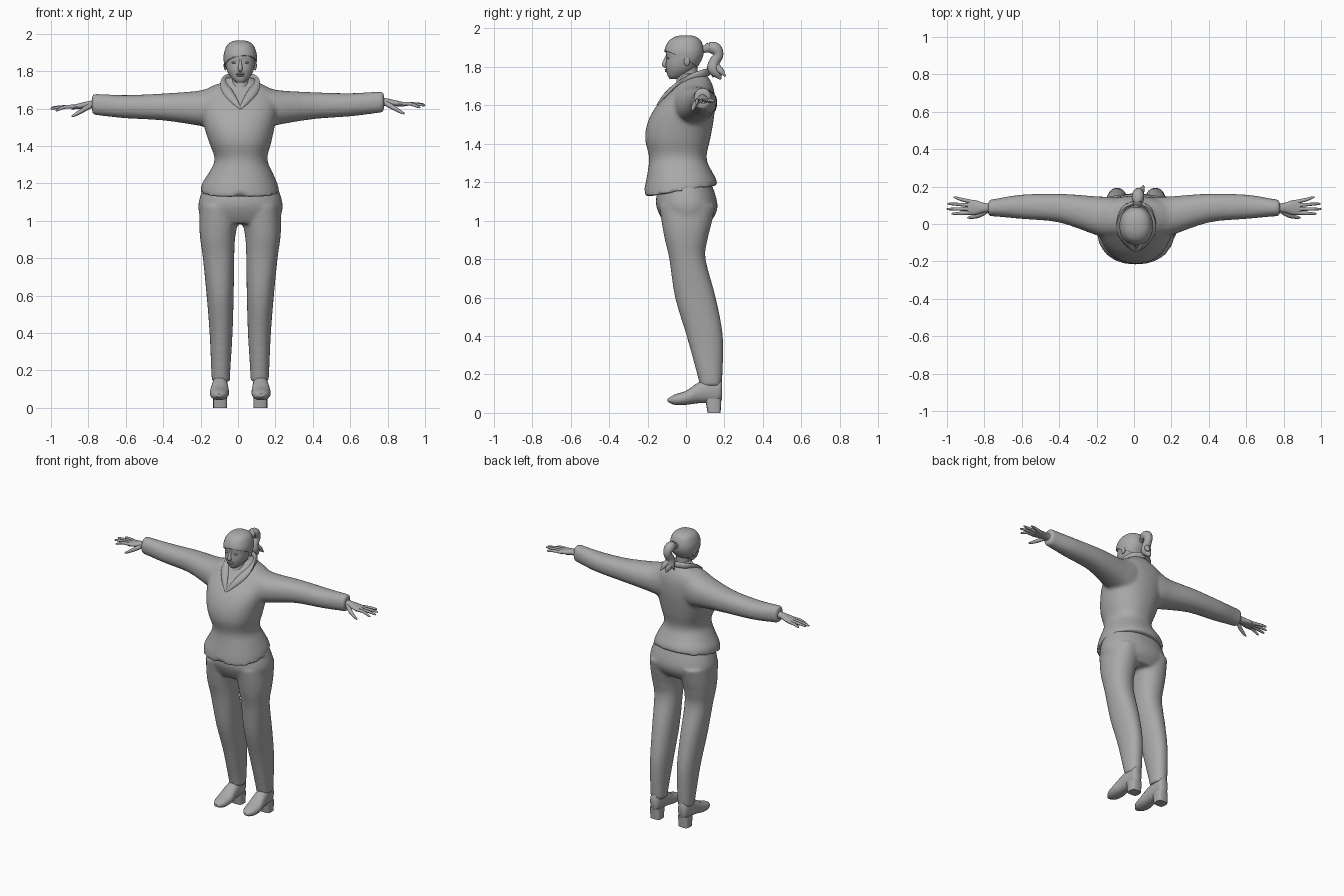
import bpy, bmesh, math
from mathutils import Vector

if "Cube" in bpy.data.objects:
    bpy.data.objects.remove(bpy.data.objects["Cube"])

CX = 0.012  # body centre line
grey = bpy.data.materials.new("plain_grey")
grey.diffuse_color = (0.4, 0.4, 0.4, 1)
grey.use_nodes = True
grey.node_tree.nodes["Principled BSDF"].inputs["Base Color"].default_value = grey.diffuse_color


def cr(a, b, c, d, t):
    """Catmull-Rom blend of four tuples"""
    return [0.5 * (2 * q + (r - p) * t + (2 * p - 5 * q + 4 * r - s) * t * t
                   + (3 * q - p - 3 * r + s) * t ** 3) for p, q, r, s in zip(a, b, c, d)]


def resample(rows, k):
    out = []
    for i in range(len(rows) - 1):
        a, d = rows[max(i - 1, 0)], rows[min(i + 2, len(rows) - 1)]
        out += [cr(a, rows[i], rows[i + 1], d, j / k) for j in range(k)]
    return out + [list(rows[-1])]


def skin(bm, rings):
    """Bridge rings of points into a closed tube"""
    vs = [[bm.verts.new(p) for p in r] for r in rings]
    n = len(vs[0])
    for a, b in zip(vs, vs[1:]):
        for i in range(n):
            bm.faces.new((a[i], a[(i + 1) % n], b[(i + 1) % n], b[i]))
    bm.faces.new(vs[0][::-1])
    bm.faces.new(vs[-1])


def loft(bm, axis, rows, n=28, k=4, e=2.2, fix=None):
    """Rows are (position along axis, a0, a1, b0, b1)"""
    rings = []
    for t, a0, a1, b0, b1 in resample(rows, k):
        ring = []
        for i in range(n):
            c, s = math.cos(math.tau * i / n), math.sin(math.tau * i / n)
            a = (a0 + a1) / 2 + (a1 - a0) / 2 * math.copysign(abs(c) ** (2 / e), c)
            b = (b0 + b1) / 2 + (b1 - b0) / 2 * math.copysign(abs(s) ** (2 / e), s)
            p = {"X": (t, a, b), "Y": (a, t, b), "Z": (a, b, t)}[axis]
            ring.append(fix(*p) if fix else p)
        rings.append(ring)
    skin(bm, rings)


def tube(bm, pts, n=10, k=4, flat=1.0, fix=None):
    """Points are (x, y, z, radius)"""
    path = resample(pts, k)
    rings = []
    for i, p in enumerate(path):
        d = Vector(path[min(i + 1, len(path) - 1)][:3]) - Vector(path[max(i - 1, 0)][:3])
        u = d.cross(Vector((0.3, 1, 0.1))).normalized()
        v = d.cross(u).normalized()
        ring = [Vector(p[:3]) + p[3] * (u * math.cos(math.tau * j / n)
                + v * flat * math.sin(math.tau * j / n)) for j in range(n)]
        rings.append([fix(*q) if fix else q for q in ring])
    skin(bm, rings)


def blob(bm, centre, size):
    r = bmesh.ops.create_uvsphere(bm, u_segments=14, v_segments=8, radius=1)
    for v in r["verts"]:
        v.co = Vector([c + s * q for c, s, q in zip(centre, size, v.co)])


def finish(name, bm, voxel=0, angle=50):
    bmesh.ops.recalc_face_normals(bm, faces=bm.faces[:])
    me = bpy.data.meshes.new(name)
    bm.to_mesh(me)
    bm.free()
    me.materials.append(grey)
    ob = bpy.data.objects.new(name, me)
    bpy.context.collection.objects.link(ob)
    bpy.ops.object.select_all(action="DESELECT")
    ob.select_set(True)
    bpy.context.view_layer.objects.active = ob
    if voxel:  # merge overlapping volumes into one cloth surface
        m = ob.modifiers.new("merge", "REMESH")
        m.mode, m.voxel_size, m.use_smooth_shade = "VOXEL", voxel, True
        m = ob.modifiers.new("soften", "SMOOTH")
        m.factor, m.iterations = 0.5, 5
    else:
        bpy.ops.object.shade_smooth_by_angle(angle=math.radians(angle))
    return ob


def mirrored(s):
    return lambda x, y, z: (CX + s * x, y, z)


def arm_side(s):  # one arm hangs slightly lower than the other
    return lambda x, y, z: (s * x, y, z - (0.017 * x if s < 0 else 0))


def hem(x, y, z):  # hem rises to the back, with a small notch at the front
    w = min(max((1.3 - z) / 0.17, 0), 1)
    notch = 0.035 * max(0, 1 - abs(x - CX) / 0.035) if y < 0 and z < 1.15 else 0
    return (x, y, z + w * (y + 0.2) * 0.16 + notch)


# Jacket: body and two sleeves
bm = bmesh.new()
loft(bm, "Z", [(1.125, -.20, .222, -.218, .165), (1.18, -.192, .21, -.213, .155),
               (1.25, -.155, .185, -.20, .13), (1.33, -.125, .157, -.192, .107),
               (1.42, -.155, .178, -.212, .125), (1.50, -.18, .195, -.203, .14),
               (1.58, -.195, .21, -.165, .15), (1.65, -.20, .21, -.105, .15),
               (1.70, -.165, .185, -.06, .14), (1.74, -.085, .108, -.03, .12),
               (1.765, -.065, .09, -.02, .10)], n=48, fix=hem)
for s in (1, -1):
    loft(bm, "X", [(.05, -.08, .14, 1.50, 1.74), (.12, -.075, .145, 1.49, 1.73),
                   (.20, -.06, .148, 1.51, 1.70), (.40, .008, .162, 1.543, 1.687),
                   (.60, .027, .157, 1.558, 1.682), (.74, .04, .135, 1.575, 1.69),
                   (.78, .042, .13, 1.58, 1.692)], fix=arm_side(s))
finish("jacket", bm, 0.011)

# Collar and lapels
bm = bmesh.new()
for s in (1, -1):
    tube(bm, [(0, -.15, 1.60, .006), (.035, -.112, 1.645, .02), (.07, -.055, 1.695, .028),
              (.085, .015, 1.738, .024), (.065, .085, 1.765, .02), (0, .115, 1.772, .02)],
         flat=.6, fix=mirrored(s))
finish("collar", bm)

# Trousers: hips and two legs
bm = bmesh.new()
loft(bm, "Z", [(1.20, -.18, .205, -.14, .13), (1.10, -.21, .237, -.157, .162),
               (1.04, -.208, .234, -.142, .157), (.985, -.19, .215, -.11, .12)], n=40)
for s in (1, -1):
    loft(bm, "Z", [(1.08, .01, .215, -.14, .155), (.98, .016, .219, -.125, .132),
                   (.90, .028, .214, -.11, .112), (.80, .032, .20, -.087, .102),
                   (.60, .035, .18, -.057, .155), (.40, .041, .164, .003, .192),
                   (.20, .053, .155, .058, .19), (.14, .055, .152, .072, .183)],
         fix=mirrored(s))
finish("trousers", bm, 0.011)

# Shoes with heels
bm = bmesh.new()
for s in (1, -1):
    f = mirrored(s)
    loft(bm, "Y", [(-.095, .10, .125, .058, .074), (-.06, .072, .152, .042, .095),
                   (0, .06, .163, .042, .115), (.06, .064, .155, .05, .155),
                   (.12, .068, .148, .052, .18), (.17, .072, .142, .055, .18),
                   (.186, .085, .13, .07, .17)], n=20, k=3, fix=f)
    loft(bm, "Z", [(0, .07, .145, .112, .18), (.075, .07, .145, .10, .184)],
         n=16, k=1, e=4, fix=f)
finish("shoes", bm)

# Hands: palm, four fingers and a thumb
bm = bmesh.new()
for s in (1, -1):
    f = arm_side(s)
    loft(bm, "X", [(.75, .06, .11, 1.61, 1.66), (.80, .062, .112, 1.613, 1.653),
                   (.85, .048, .128, 1.612, 1.642), (.89, .05, .128, 1.61, 1.633)],
         n=16, k=3, fix=f)
    for y0, y1, tip, z in ((.06, .055, .975, 1.605), (.08, .08, 1.0, 1.615),
                           (.099, .108, .995, 1.62), (.118, .142, .965, 1.618)):
        tube(bm, [(.865, y0, 1.623, .011), (.92, (y0 + y1) / 2, 1.625, .0095),
                  (tip - .01, y1, z + .003, .0065), (tip, y1, z, .003)], n=8, k=2, fix=f)
    tube(bm, [(.79, .07, 1.628, .014), (.83, .046, 1.605, .013),
              (.87, .036, 1.582, .009), (.89, .033, 1.572, .004)], n=8, k=2, fix=f)
finish("hands", bm)


def head_rows(g):
    rows = [(1.738, .018, -.085, -.04), (1.752, .038, -.095, -.005), (1.78, .06, -.102, .035),
            (1.81, .073, -.105, .06), (1.85, .081, -.102, .08), (1.89, .081, -.104, .085),
            (1.93, .066, -.083, .072), (1.952, .042, -.05, .045), (1.960, .012, -.015, .015)]
    return [(z + g * .6 * (z > 1.9), CX - w - g, CX + w + g, a - g, b + g) for z, w, a, b in rows]


# Head and neck with facial features
bm = bmesh.new()
loft(bm, "Z", head_rows(0), n=32)
loft(bm, "Z", [(1.62, CX - .07, CX + .07, -.10, .06), (1.70, CX - .05, CX + .05, -.055, .06),
               (1.80, CX - .046, CX + .046, -.045, .06)], n=20)
finish("head", bm)
bm = bmesh.new()
tube(bm, [(CX, -.098, 1.86, .006), (CX, -.107, 1.835, .009), (CX, -.112, 1.812, .013),
          (CX, -.10, 1.80, .008)], n=10)
finish("nose", bm)
bm = bmesh.new()
blob(bm, (CX, -.102, 1.785), (.024, .009, .005))
blob(bm, (CX, -.10, 1.776), (.02, .009, .005))
finish("lips", bm)
bm = bmesh.new()
for s in (1, -1):
    blob(bm, (CX + s * .033, -.092, 1.845), (.015, .009, .006))
finish("eyes", bm)
bm = bmesh.new()
for s in (1, -1):
    blob(bm, (CX + s * .08, .005, 1.83), (.009, .016, .026))
finish("ears", bm)

# Hair cap trimmed along a sloping hairline
bm = bmesh.new()
loft(bm, "Z", head_rows(.007), n=40, k=5)
bmesh.ops.bisect_plane(bm, geom=bm.verts[:] + bm.edges[:] + bm.faces[:],
                       plane_co=(CX, -.1, 1.875), plane_no=(-.12, .5, 1), clear_inner=True)
ob = finish("hair", bm)
m = ob.modifiers.new("thickness", "SOLIDIFY")
m.thickness = 0.008

# Ponytail with split tips
bm = bmesh.new()
tube(bm, [(.012, .07, 1.89, .018), (.015, .10, 1.892, .02), (.02, .125, 1.90, .03),
          (.022, .155, 1.892, .032), (.024, .168, 1.86, .026), (.022, .148, 1.825, .028),
          (.022, .142, 1.79, .032), (.024, .165, 1.76, .022), (.025, .18, 1.735, .004)], n=14)
for dx, y, z in ((.03, .205, 1.75), (-.03, .14, 1.745)):
    tube(bm, [(.022, .15, 1.81, .02), (.022 + dx * .6, (y + .155) / 2, 1.78, .017),
              (.022 + dx, y, z, .003)], n=10)
finish("ponytail", bm)
